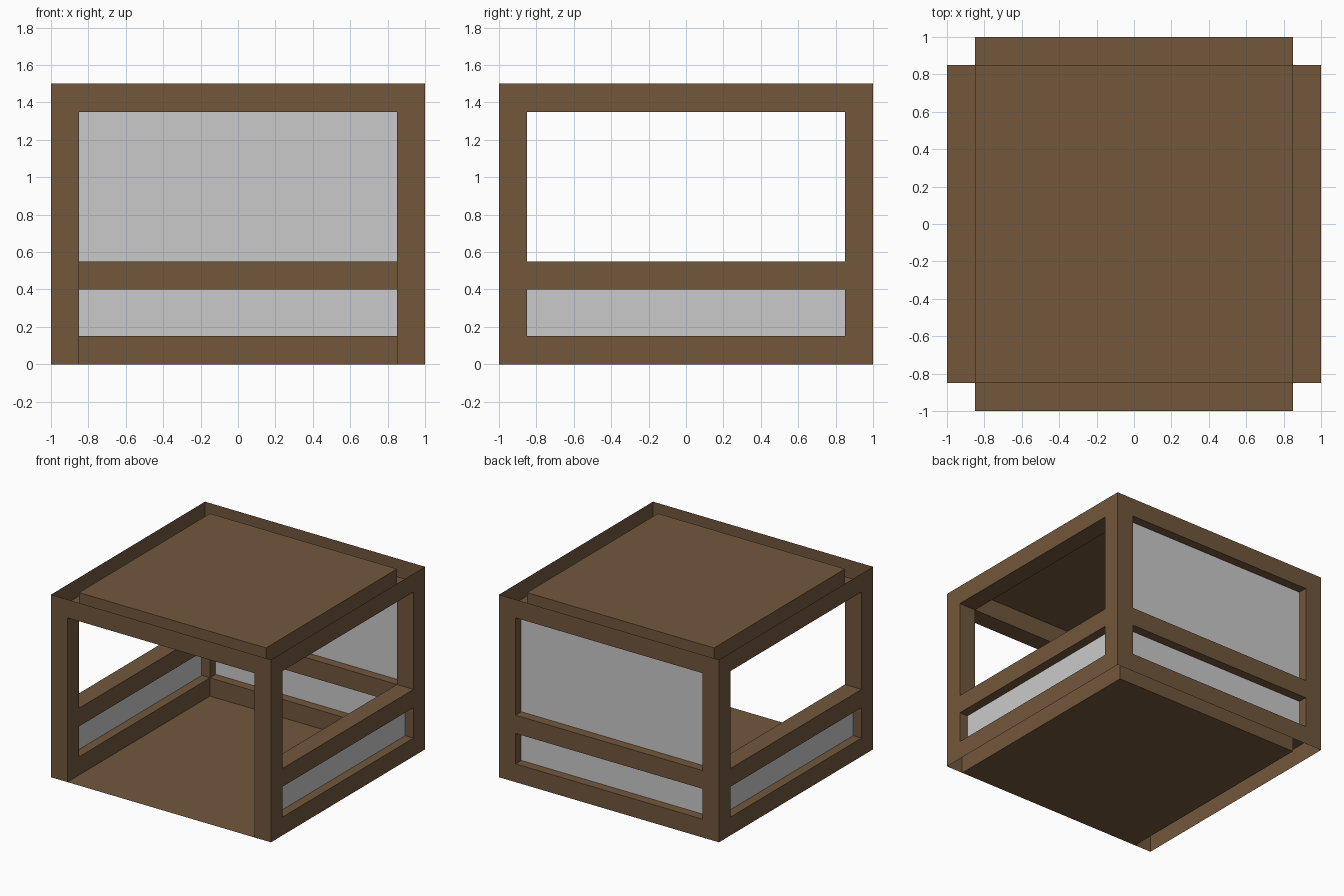
import bpy, bmesh, math
from mathutils import Vector, Matrix

if "Cube" in bpy.data.objects:
    bpy.data.objects.remove(bpy.data.objects["Cube"])

OUT, INN, MID, TOP = 1.0, 0.85, 0.925, 1.5   # outer shell, inner room, pane depth, height


def material(name, rgb):
    m = bpy.data.materials.new(name)
    m.diffuse_color = (*rgb, 1.0)
    m.use_nodes = True
    m.node_tree.nodes["Principled BSDF"].inputs["Base Color"].default_value = m.diffuse_color
    return m


WOOD = material("brown_wood", (0.168, 0.095, 0.045))
GLASS = material("grey_glass", (0.59, 0.59, 0.59))


def quad(bm, pts, toward):
    """Add one face, turned to face the given direction."""
    f = bm.faces.new([bm.verts.new(p) for p in pts])
    f.normal_update()
    if f.normal.dot(Vector(toward)) < 0:
        f.normal_flip()


def upright(bm, y, x0, x1, z0, z1, side):
    quad(bm, [(x0, y, z0), (x1, y, z0), (x1, y, z1), (x0, y, z1)], (0, side, 0))


def flat(bm, z, x, y0, y1, side):
    quad(bm, [(-x, y0, z), (x, y0, z), (x, y1, z), (-x, y1, z)], (0, 0, side))


def finish(bm, name, mat, angle=0.0):
    bmesh.ops.remove_doubles(bm, verts=bm.verts, dist=1e-4)
    bm.transform(Matrix.Rotation(math.radians(angle), 4, 'Z'))
    me = bpy.data.meshes.new(name)
    bm.to_mesh(me)
    bm.free()
    me.materials.append(mat)
    bpy.context.collection.objects.link(bpy.data.objects.new(name, me))


def wall(name, angle, holes):
    """Hollow wall, modelled as the front one and turned about z."""
    bm = bmesh.new()
    # corner posts on the outer face
    upright(bm, -OUT, -OUT, -INN, 0, TOP, -1)
    upright(bm, -OUT, INN, OUT, 0, TOP, -1)
    # rails between the openings, outer and inner faces
    levels = [0] + [z for h in holes for z in h] + [TOP]
    for z0, z1 in zip(levels[::2], levels[1::2]):
        if z1 > z0:
            upright(bm, -OUT, -INN, INN, z0, z1, -1)
            upright(bm, -INN, -INN, INN, z0, z1, 1)
    # reveals lining each opening
    for z0, z1 in holes:
        flat(bm, z0, INN, -OUT, -INN, 1)
        flat(bm, z1, INN, -OUT, -INN, -1)
        for s in (-1, 1):
            x = s * INN
            quad(bm, [(x, -OUT, z0), (x, -INN, z0), (x, -INN, z1), (x, -OUT, z1)], (-s, 0, 0))
    finish(bm, name, WOOD, angle)


def pane(name, angle, hole):
    bm = bmesh.new()
    upright(bm, -MID, -INN, INN, *hole, -1)
    finish(bm, name, GLASS, angle)


LOWER, UPPER, DOORWAY = (0.15, 0.40), (0.55, 1.35), (0.0, 1.35)

# four walls
wall("front_wall", 0, [DOORWAY])
for side, angle in (("right", 90), ("back", 180), ("left", 270)):
    wall(side + "_wall", angle, [LOWER, UPPER])
    pane(side + "_lower_pane", angle, LOWER)
pane("back_upper_pane", 180, UPPER)

# floor and roof panels
for name, z, side in (("floor", 0, 1), ("roof", TOP, 1)):
    bm = bmesh.new()
    flat(bm, z, INN, -INN, INN, side)
    finish(bm, name, WOOD)
